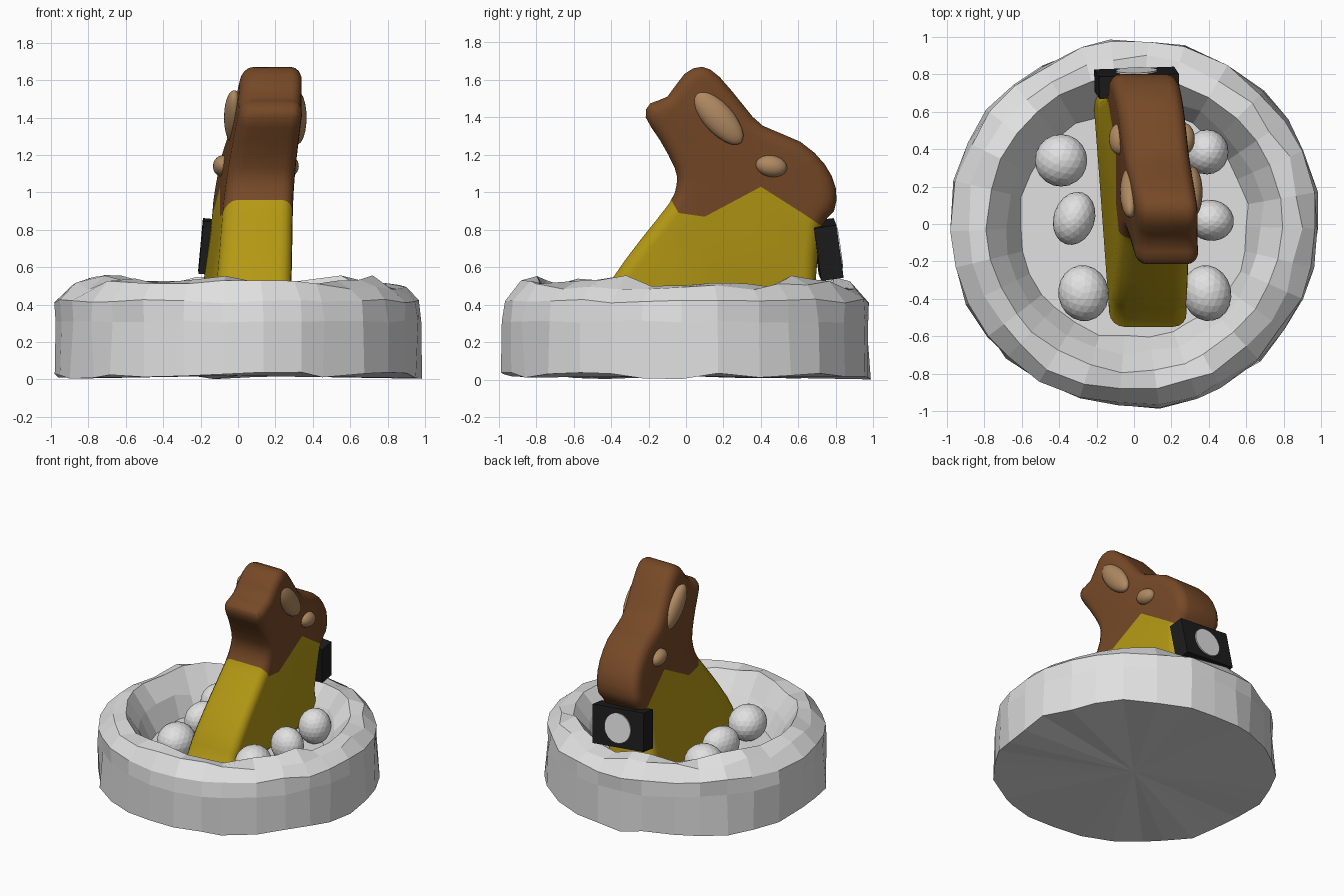
import bpy, bmesh, math, random
from mathutils import Matrix, Vector

random.seed(4)
if "Cube" in bpy.data.objects:
    bpy.data.objects.remove(bpy.data.objects["Cube"])


def material(name, rgb):
    m = bpy.data.materials.new(name)
    m.use_nodes = True
    m.diffuse_color = (*rgb, 1)
    bsdf = next(n for n in m.node_tree.nodes if n.type == 'BSDF_PRINCIPLED')
    bsdf.inputs["Base Color"].default_value = (*rgb, 1)
    return m


plaster = material("pale grey", (0.75, 0.75, 0.75))
chocolate = material("chocolate brown", (0.18, 0.066, 0.02))
foil = material("gold foil", (0.46, 0.32, 0.007))
caramel = material("caramel", (0.43, 0.25, 0.12))
black = material("black", (0.012, 0.012, 0.012))


def finish(bm, name, *mats, smooth=None):
    bmesh.ops.recalc_face_normals(bm, faces=bm.faces)
    mesh = bpy.data.meshes.new(name)
    bm.to_mesh(mesh)
    bm.free()
    for m in mats:
        mesh.materials.append(m)
    ob = bpy.data.objects.new(name, mesh)
    bpy.context.collection.objects.link(ob)
    if smooth:
        bpy.ops.object.select_all(action='DESELECT')
        ob.select_set(True)
        bpy.context.view_layer.objects.active = ob
        bpy.ops.object.shade_smooth_by_angle(angle=math.radians(smooth))
    return ob


def bridge(bm, a, b):
    for i in range(len(a)):
        j = (i + 1) % len(a)
        bm.faces.new((a[i], a[j], b[j], b[i]))


def ball(name, loc, radii, rot, mat, smooth=None):
    bm = bmesh.new()
    bmesh.ops.create_icosphere(bm, subdivisions=3, radius=1)
    ob = finish(bm, name, mat, smooth=smooth)
    ob.location, ob.scale, ob.rotation_euler = loc, radii, rot


# Nest: rough lathed ring with a floor and a closed underside
SIDES = 30
# radius, height, radius noise, height noise
RINGS = [(0.985, 0.02, 0.015, 0.02), (0.982, 0.31, 0.012, 0.006),
         (0.972, 0.42, 0.015, 0.012), (0.89, 0.505, 0.02, 0.03),
         (0.79, 0.525, 0.008, 0.035), (0.69, 0.39, 0.015, 0.025),
         (0.61, 0.25, 0.015, 0)]
angles = [(i + random.uniform(-0.22, 0.22)) * math.tau / SIDES for i in range(SIDES)]
bm = bmesh.new()
loops = []
for r, z, dr, dz in RINGS:
    loop = []
    for a in angles:
        rr = r + random.uniform(-dr, dr)
        loop.append(bm.verts.new((rr * math.cos(a), rr * math.sin(a),
                                  z + random.uniform(-dz, dz))))
    loops.append(loop)
for lower, upper in zip(loops, loops[1:]):
    bridge(bm, lower, upper)
for loop, z in ((loops[0], 0.02), (loops[-1], 0.25)):
    hub = bm.verts.new((0, 0, z))
    for i in range(SIDES):
        bm.faces.new((loop[i], loop[(i + 1) % SIDES], hub))
finish(bm, "nest", plaster)

# Eggs on the nest floor
EGGS = [(-0.39, 0.34, 0.14, 0.14, 0), (-0.32, 0.03, 0.11, 0.145, -18),
        (-0.27, -0.37, 0.135, 0.15, 10), (0.39, 0.385, 0.115, 0.12, 0),
        (0.41, 0.02, 0.125, 0.11, -10), (0.39, -0.37, 0.13, 0.15, 12)]
for i, (x, y, rx, ry, turn) in enumerate(EGGS):
    ball(f"egg_{i + 1}", (x, y, 0.37), (rx, ry, 0.13),
         (0, 0, math.radians(turn)), plaster)

# Rabbit: rounded slab from a side profile (y, z)
PROFILE = [(-0.47, 0.24), (-0.48, 0.36), (-0.40, 0.53), (-0.24, 0.75), (-0.09, 0.94),
           (-0.05, 1.04), (-0.06, 1.13), (-0.14, 1.28), (-0.215, 1.40),
           (-0.19, 1.475), (-0.10, 1.51), (-0.01, 1.63), (0.085, 1.67),
           (0.18, 1.615), (0.31, 1.46), (0.41, 1.355), (0.61, 1.27),
           (0.74, 1.15), (0.80, 1.02), (0.79, 0.90), (0.72, 0.81),
           (0.69, 0.50), (0.65, 0.24)]
pts = [Vector(p) for p in PROFILE]
n = len(pts)
outline = []
for i in range(n):
    p0, p1, p2, p3 = (pts[(i + k) % n] for k in (-1, 0, 1, 2))
    outline.append(p1)
    if i < n - 1:  # the base stays straight
        outline.append((p1 + p2) * 0.5625 - (p0 + p3) * 0.0625)


def inset(points, d):
    result = []
    for i, p in enumerate(points):
        t = (points[(i + 1) % len(points)] - points[i - 1]).normalized()
        result.append(p + Vector((t.y, -t.x)) * d)
    return result


HALF, ROUND, STEPS = 0.2, 0.075, 4


def lean(y, z):
    return 0.005 - 0.077 * y + 0.11 * z


def slim(z):
    return 1 - 0.16 * (z - 0.5)


layers = []
for k in range(STEPS + 1):
    a = k / STEPS * math.pi / 2
    layers.append((HALF - ROUND + ROUND * math.cos(a), ROUND * (1 - math.sin(a))))
layers += [(-x, d) for x, d in reversed(layers)]
bm = bmesh.new()
loops = [[bm.verts.new((x, p.x, p.y)) for p in inset(outline, d)] for x, d in layers]
for a, b in zip(loops, loops[1:]):
    bridge(bm, a, b)
bm.faces.new(loops[0])
bm.faces.new(loops[-1])

# Foil edge: cut along a zigzag and colour everything below it
ZIGZAG = [(-0.09, 0.98), (-0.04, 0.89), (0.10, 0.87), (0.40, 1.03), (0.62, 0.89), (0.74, 0.81)]
for (y0, z0), (y1, z1) in zip(ZIGZAG, ZIGZAG[1:]):
    bmesh.ops.bisect_plane(bm, geom=bm.verts[:] + bm.edges[:] + bm.faces[:],
                           plane_co=(0, y0, z0), plane_no=(0, z0 - z1, y1 - y0))


def foil_height(y):
    if y <= ZIGZAG[0][0]:
        return ZIGZAG[0][1]
    for (y0, z0), (y1, z1) in zip(ZIGZAG, ZIGZAG[1:]):
        if y <= y1:
            return z0 + (z1 - z0) * (y - y0) / (y1 - y0)
    return ZIGZAG[-1][1]


bmesh.ops.triangulate(bm, faces=[f for f in bm.faces if len(f.verts) > 4])
for f in bm.faces:
    c = f.calc_center_median()
    f.material_index = 1 if c.z < foil_height(c.y) else 0
for v in bm.verts:
    v.co.x = v.co.x * slim(v.co.z) + lean(v.co.y, v.co.z)
finish(bm, "rabbit_body", chocolate, foil, smooth=40)

# Ear and eye patches on both flanks
for side, s in (("left", 1), ("right", -1)):
    for part, y, z, length, width, tilt in (("ear", 0.17, 1.40, 0.185, 0.08, -48),
                                            ("eye", 0.455, 1.14, 0.085, 0.058, -10)):
        x = lean(y, z) + s * (HALF * slim(z) - 0.005)
        ball(f"{side}_{part}_patch", (x, y, z), (0.055, length, width),
             (math.radians(tilt), 0, 0), caramel, smooth=40)

# Box with a round plate at the rear of the body
bm = bmesh.new()
bmesh.ops.create_cube(bm, size=1)
bmesh.ops.scale(bm, vec=(0.43, 0.12, 0.285), verts=bm.verts)
box = finish(bm, "black_box", black)
bm = bmesh.new()
bmesh.ops.create_cone(bm, cap_ends=True, segments=32, radius1=0.11, radius2=0.11, depth=0.009)
bmesh.ops.transform(bm, verts=bm.verts, matrix=Matrix.Translation((0, 0.064, 0))
                    @ Matrix.Rotation(math.radians(90), 4, 'X'))
plate = finish(bm, "round_plate", plaster)
for ob in (box, plate):
    ob.location = (0.015, 0.755, 0.695)
    ob.rotation_euler = [math.radians(d) for d in (8, 5, 2)]
